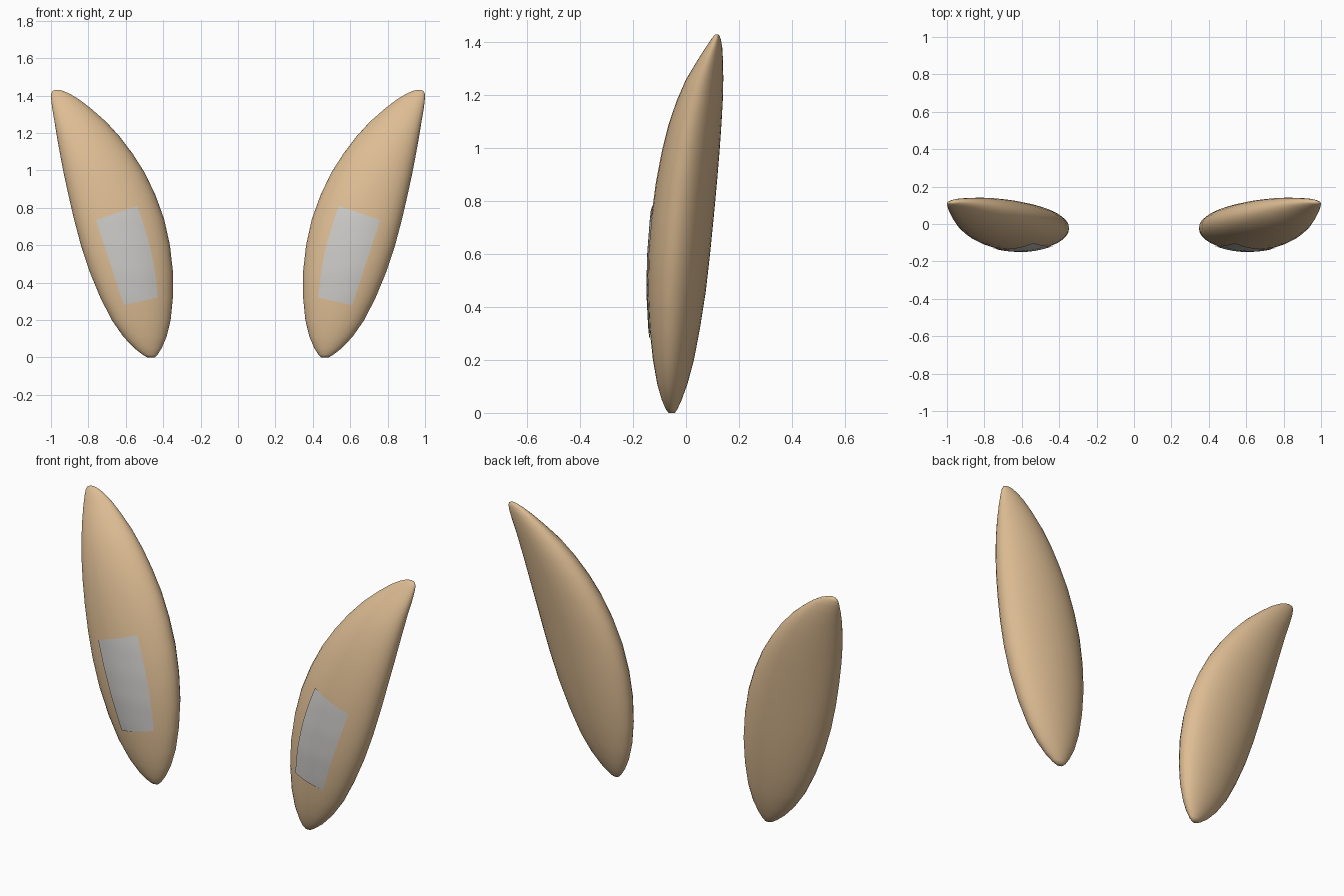
import bpy, bmesh, math

if "Cube" in bpy.data.objects:
    bpy.data.objects.remove(bpy.data.objects["Cube"])

# Cross-sections of the right-hand ear: height, inner x, outer x, front y, back y
LEVELS = [
    (0.000, 0.445, 0.485, -0.066, -0.042),
    (0.015, 0.430, 0.510, -0.077, -0.032),
    (0.050, 0.408, 0.555, -0.092, -0.016),
    (0.110, 0.382, 0.612, -0.109, 0.006),
    (0.200, 0.360, 0.675, -0.125, 0.030),
    (0.320, 0.348, 0.736, -0.138, 0.053),
    (0.460, 0.348, 0.794, -0.145, 0.075),
    (0.600, 0.364, 0.840, -0.142, 0.091),
    (0.740, 0.395, 0.877, -0.131, 0.105),
    (0.870, 0.442, 0.907, -0.114, 0.117),
    (0.990, 0.500, 0.933, -0.091, 0.127),
    (1.090, 0.564, 0.952, -0.066, 0.134),
    (1.180, 0.632, 0.968, -0.035, 0.139),
    (1.260, 0.705, 0.981, 0.000, 0.141),
    (1.330, 0.785, 0.993, 0.042, 0.140),
    (1.380, 0.850, 0.999, 0.074, 0.137),
    (1.410, 0.900, 0.999, 0.094, 0.132),
    (1.425, 0.935, 0.992, 0.106, 0.126),
    (1.430, 0.955, 0.978, 0.111, 0.121),
]
SEGMENTS = 32
SKEW = -0.15  # outer edge sits slightly further forward
FLAT = math.sqrt(1 - SKEW * SKEW)


def material(name, color):
    mat = bpy.data.materials.new(name)
    mat.diffuse_color = (*color, 1)
    mat.use_nodes = True
    mat.node_tree.nodes["Principled BSDF"].inputs["Base Color"].default_value = mat.diffuse_color
    return mat


def section(z):
    """Centre and half sizes of the ear at a height."""
    for a, b in zip(LEVELS, LEVELS[1:]):
        if z <= b[0]:
            break
    t = (z - a[0]) / (b[0] - a[0])
    x0, x1, y0, y1 = (p + (q - p) * t for p, q in zip(a[1:], b[1:]))
    return (x0 + x1) / 2, (y0 + y1) / 2, (x1 - x0) / 2, (y1 - y0) / 2


def front_y(x, z):
    """Front surface of the ear."""
    cx, cy, ax, ay = section(z)
    u = max(-1, min(1, (x - cx) / ax))
    return cy + ay * (SKEW * u - FLAT * math.sqrt(1 - u * u))


def finish(bm, name, mat):
    bmesh.ops.recalc_face_normals(bm, faces=bm.faces)
    mesh = bpy.data.meshes.new(name)
    bm.to_mesh(mesh)
    bm.free()
    obj = bpy.data.objects.new(name, mesh)
    bpy.context.collection.objects.link(obj)
    mesh.materials.append(mat)
    for poly in mesh.polygons:
        poly.use_smooth = True
    return obj


def bridge(bm, rows, closed):
    for a, b in zip(rows, rows[1:]):
        n = len(a)
        for i in range(n if closed else n - 1):
            j = (i + 1) % n
            bm.faces.new((a[i], a[j], b[j], b[i]))


def make_ear(side, name, mat):
    bm = bmesh.new()
    rows = []
    for level in LEVELS:
        cx, cy, ax, ay = section(level[0])
        row = []
        for i in range(SEGMENTS):
            t = math.tau * i / SEGMENTS
            x = cx + ax * math.cos(t)
            y = cy + ay * (SKEW * math.cos(t) + FLAT * math.sin(t))
            row.append(bm.verts.new((side * x, y, level[0])))
        rows.append(row)
    bridge(bm, rows, True)
    bm.faces.new(rows[0])
    bm.faces.new(rows[-1])
    return finish(bm, name, mat)


def make_patch(side, name, mat):
    # Four-cornered plate wrapped over the front, inner edge bowed inwards
    (ax, az), (bx, bz) = (0.43, 0.32), (0.61, 0.28)   # lower inner, lower outer
    (cx, cz), (dx, dz) = (0.54, 0.81), (0.76, 0.735)  # upper inner, upper outer
    n = 14
    rows = []
    bm = bmesh.new()
    for j in range(n + 1):
        v = j / n
        row = []
        for i in range(n + 1):
            u = i / n
            x = (1 - v) * (ax + (bx - ax) * u) + v * (cx + (dx - cx) * u)
            z = (1 - v) * (az + (bz - az) * u) + v * (cz + (dz - cz) * u)
            x -= 0.08 * v * (1 - v) * (1 - u)
            row.append(bm.verts.new((side * x, front_y(x, z) - 0.005, z)))
        rows.append(row)
    bridge(bm, rows, False)
    obj = finish(bm, name, mat)
    # Open sheet: make sure it faces forward
    if obj.data.polygons[0].normal.y > 0:
        obj.data.flip_normals()
    return obj


tan = material("tan", (0.73, 0.51, 0.295))
grey = material("light_grey", (0.60, 0.59, 0.57))

for side, label in ((1, "right"), (-1, "left")):
    make_ear(side, label + "_ear", tan)
    make_patch(side, label + "_ear_patch", grey)
